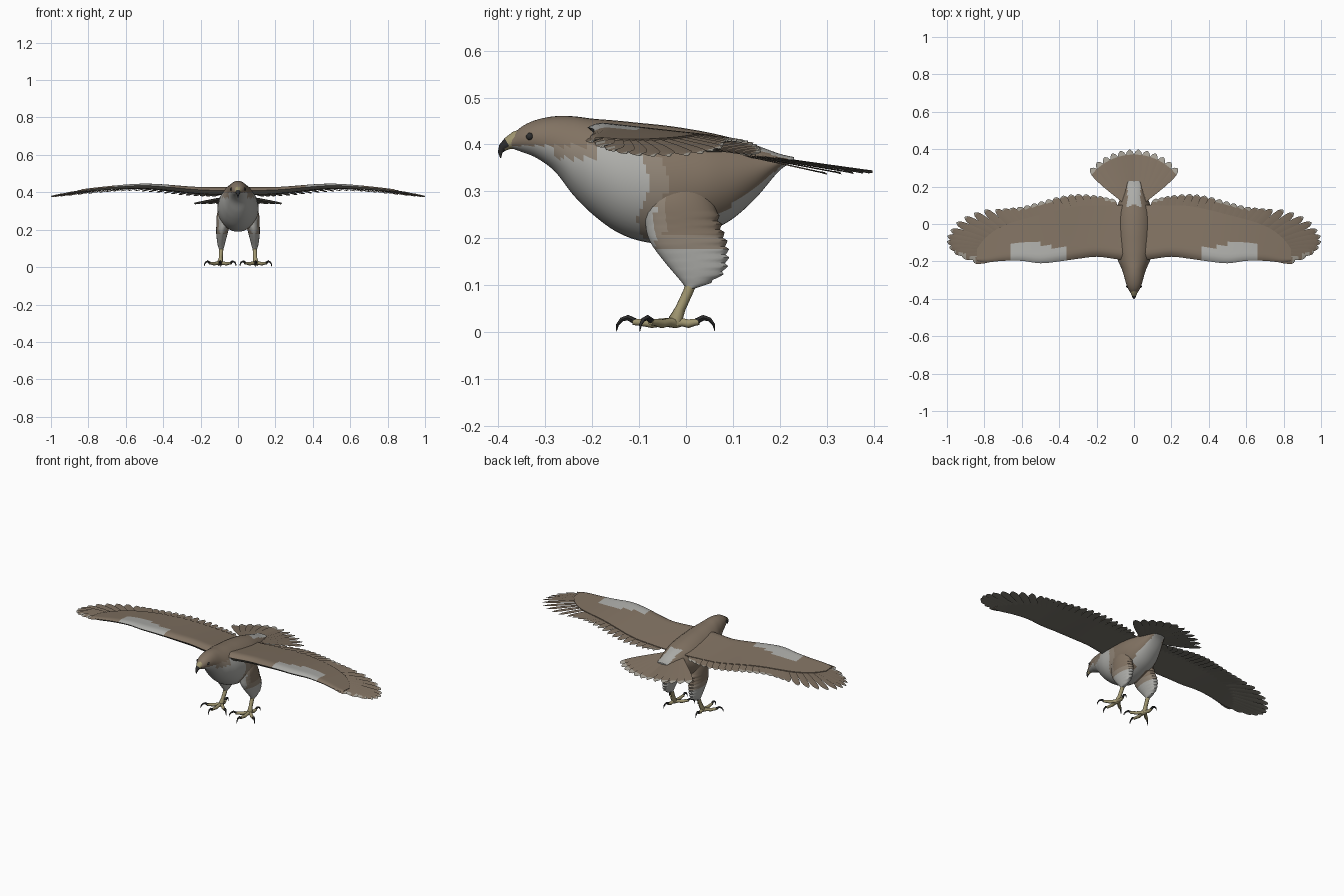
import bpy, bmesh, math
from mathutils import Vector

if "Cube" in bpy.data.objects:
    bpy.data.objects.remove(bpy.data.objects["Cube"])


def material(name, rgb):
    lin = [((c / 255 + 0.055) / 1.055) ** 2.4 for c in rgb]
    m = bpy.data.materials.new(name)
    m.diffuse_color = (*lin, 1)
    m.use_nodes = True
    m.node_tree.nodes["Principled BSDF"].inputs["Base Color"].default_value = m.diffuse_color
    return m


MATS = [material(n, c) for n, c in (
    ("brown plumage", (129, 114, 98)), ("pale grey plumage", (174, 174, 170)),
    ("tan plumage", (143, 131, 117)), ("underside grey", (122, 119, 109)),
    ("yellow skin", (160, 150, 112)), ("dark horn", (45, 45, 45)),
    ("pale feather tip", (166, 161, 150)))]
BROWN, PALE, TAN, UNDER, SKIN, HORN, TIP = range(7)


def curve(pts, x):
    """Smooth interpolation through rows (x, a, b, ...); returns [a, b, ...]."""
    n = len(pts)
    x = min(max(x, pts[0][0]), pts[-1][0])
    i = next(k for k in range(n - 1) if x <= pts[k + 1][0])
    p, q = pts[i], pts[i + 1]
    o, r = pts[max(i - 1, 0)], pts[min(i + 2, n - 1)]
    h = q[0] - p[0]
    t = (x - p[0]) / h
    out = []
    for k in range(1, len(p)):
        m0 = (q[k] - o[k]) / (q[0] - o[0]) * h
        m1 = (r[k] - p[k]) / (r[0] - p[0]) * h
        out.append((2*t**3 - 3*t*t + 1) * p[k] + (t**3 - 2*t*t + t) * m0
                   + (3*t*t - 2*t**3) * q[k] + (t**3 - t*t) * m1)
    return out


def build(name, lofts, rule):
    """Closed lofts joined in one object; rule(centre, normal) gives the colour."""
    bm = bmesh.new()
    for rings in lofts:
        vs = [[bm.verts.new(p) for p in ring] for ring in rings]
        n = len(vs[0])
        for a, b in zip(vs, vs[1:]):
            for j in range(n):
                bm.faces.new((a[j], a[(j + 1) % n], b[(j + 1) % n], b[j]))
        bm.faces.new(vs[0])
        bm.faces.new(vs[-1])
    bmesh.ops.recalc_face_normals(bm, faces=bm.faces)
    bm.normal_update()
    for f in bm.faces:
        f.material_index = rule(f.calc_center_median(), f.normal)
    me = bpy.data.meshes.new(name)
    bm.to_mesh(me)
    bm.free()
    for m in MATS:
        me.materials.append(m)
    me.shade_smooth()
    me.set_sharp_from_angle(angle=math.radians(45))
    ob = bpy.data.objects.new(name, me)
    bpy.context.collection.objects.link(ob)


def ellipse(c, u, v, n):
    return [Vector(c) + Vector(u) * math.cos(a) + Vector(v) * math.sin(a)
            for a in (2 * math.pi * i / n for i in range(n))]


def tube(path, n=10):
    """Rings along rows (x, y, z, radius)."""
    P = [Vector(p[:3]) for p in path]
    rings = []
    for i, p in enumerate(path):
        d = (P[min(i + 1, len(P) - 1)] - P[max(i - 1, 0)]).normalized()
        u = d.orthogonal() if abs(d.z) > 0.95 else d.cross(Vector((0, 0, 1)))
        u.normalize()
        rings.append(ellipse(P[i], u * p[3], d.cross(u) * p[3], n))
    return rings


# body and head: rows of y, bottom, top, half width
BODY = [(-.372, .392, .418, .016), (-.35, .384, .438, .03), (-.32, .372, .452, .042),
        (-.28, .343, .460, .053), (-.24, .292, .460, .066), (-.2, .252, .455, .084),
        (-.15, .215, .451, .1), (-.1, .195, .446, .107), (-.05, .189, .441, .11),
        (0, .198, .434, .109), (.05, .215, .425, .103), (.1, .242, .413, .088),
        (.15, .287, .398, .068), (.2, .345, .38, .045), (.23, .364, .373, .03)]


def plumage(c, nrm):
    x, y, z = abs(c.x), c.y, c.z
    if y < -.19:
        return BROWN if z > .397 else TAN if z > .37 and y > -.28 else PALE
    if z > .412:
        return BROWN
    edge = -.05 + .015 * math.sin((z - .28) * 40)
    if z < .19 or y < edge - .04 or x < .035 or (y > .06 and z < .25 + (y - .07) * .77):
        return PALE
    return TAN if z < .21 or y < edge else BROWN


rings = []
for i in range(87):
    y = -.372 + .007 * i
    lo, hi, w = curve(BODY, y)
    rings.append(ellipse((0, y, (lo + hi) / 2), (w, 0, 0), (0, 0, (hi - lo) / 2), 40))
build("body", [rings], plumage)

# hooked beak and eyes
build("beak", [tube([(0, -.345, .411, .024), (0, -.365, .408, .019), (0, -.38, .402, .013),
                     (0, -.391, .393, .009), (0, -.396, .383, .005), (0, -.395, .371, .001)], 12)],
      lambda c, n: HORN if c.y < -.383 else SKIN)
for s in (-1, 1):
    build("eye", [[ellipse((s * (.036 + .006 * math.sin(a)), -.333, .417),
                           (0, .008 * math.cos(a), 0), (0, 0, .008 * math.cos(a)), 12)
                   for a in (0, .5, 1, 1.5)]], lambda c, n: HORN)

# wing outline: leading edge, rear edge of the coverts, height of the arch
LEAD = [(0, -.2), (.1, -.187), (.2, -.175), (.3, -.186), (.4, -.2), (.5, -.21),
        (.6, -.197), (.7, -.197), (.8, -.205), (.86, -.193)]
REAR = [(0, .1), (.15, .1), (.3, .095), (.5, .05), (.7, -.01), (.8, -.08), (.86, -.165)]
ARCH = [(0, .435), (.1, .435), (.25, .439), (.45, .449), (.6, .445), (.8, .422), (1, .391)]
# feather roots and tips from the shoulder round to the first primary
ROOT = [(.1, -.05), (.17, -.05), (.26, -.05), (.35, -.05), (.44, -.06), (.5, -.07), (.56, -.08),
        (.61, -.09), (.65, -.1), (.68, -.11), (.7, -.125), (.71, -.14), (.715, -.15),
        (.72, -.165), (.72, -.18)]
TIPS = [(.12, .135), (.2, .152), (.3, .16), (.4, .147), (.5, .12), (.6, .093), (.7, .08),
        (.79, .077), (.87, .052), (.94, .015), (.985, -.04), (1, -.085), (.985, -.128),
        (.94, -.163), (.86, -.197)]
ROOT = [(i, *p) for i, p in enumerate(ROOT)]
TIPS = [(i, *p) for i, p in enumerate(TIPS)]
SHAPE = [(0, .55), (.3, .8), (.6, 1), (.8, .98), (.9, .85), (.96, .6), (1, .15)]


def wing_z(x, y):
    x = abs(x)
    return curve(ARCH, x)[0] - (y + .2) * .16 * (1 - .6 * x)


def feather(root, tip, width, height, tilt):
    """Thin leaf with a raised shaft, following height(x, y)."""
    a, b = Vector(root), Vector(tip)
    side = (b - a).normalized()
    side = Vector((-side.y, side.x))
    rings = []
    for s, w in SHAPE:
        p = a.lerp(b, s)
        z = height(*p)
        l, r = p + side * w * width, p - side * w * width
        rings.append([(*l, z + tilt), (*p, z + .0015), (*r, z - tilt), (*p, z - .0015)])
    return rings


def feather_rule(far):
    return lambda c, n: UNDER if n.z < 0 else TIP if far(c) else BROWN


for s, side in ((-1, "right"), (1, "left")):
    # fleshy front of the wing with its coverts
    rings = []
    for i in range(42):
        x = .02 + .02 * i
        f, r = curve(LEAD, x)[0], curve(REAR, x)[0]
        th = .045 * (1 - x) + .006
        top, low = [], []
        for k in range(13):
            c = (k / 12) ** 1.5
            y = f + (r - f) * c
            z = wing_z(x, y)
            nose = th * .5 * max(0, 1 - c / .15) ** 2
            top.append((s * x, y, z - nose))
            if 0 < k:
                low.append((s * x, y, z - .005 - th * .9 * min(1, c / .08) ** .5 * (1 - c)))
        rings.append(top + low[::-1])
    build(side + "_wing_coverts", [rings], lambda c, n:
          UNDER if n.z < -.1 else
          PALE if .37 < abs(c.x) < .66 and c.y < (-.12 if abs(c.x) < .5 else -.1) else BROWN)

    # flight feathers: close-set secondaries, then fanned primaries
    ts = [.4 * i for i in range(16)] + [6.4 + .69 * i for i in range(12)]
    lofts = []
    for t in ts:
        a, b = curve(ROOT, t), curve(TIPS, t)
        lofts.append(feather((s * a[0], a[1]), (s * b[0], b[1]), .027 if t < 6.3 else .021,
                             lambda x, y: wing_z(x, y) - .006, .003 * s))
    tips = [Vector((s * p[0], p[1])) for p in (curve(TIPS, t) for t in ts)]
    build(side + "_flight_feathers", lofts,
          feather_rule(lambda c: min((c.xy - p).length for p in tips) < .017))

    # feathered thigh: z, front y, back y, centre x, half width
    THIGH = [(.093, 0, .022, .09, .01), (.105, -.008, .05, .09, .015), (.125, -.025, .078, .09, .02),
             (.155, -.05, .088, .088, .026), (.19, -.075, .086, .085, .032),
             (.22, -.085, .076, .08, .036), (.28, -.085, .06, .075, .038), (.34, -.05, .05, .065, .03)]
    rings = []
    for i in range(42):
        z = .093 + .006 * i
        f, b, cx, w = curve(THIGH, z)
        if z < .25:
            b += .004 * (i % 3) - .004
        rings.append(ellipse((s * cx, (f + b) / 2, z), (w, 0, 0), (0, (b - f) / 2, 0), 28))
    build(side + "_thigh", [rings], lambda c, n:
          PALE if c.z < .175 or c.y < -.065 else TAN if c.z < .205 or c.y < -.045 else BROWN)

    # shank, four toes and curved claws
    X, Y = s * .095, -.022
    lofts = [tube([(s * .09, .016, .115, .012), (s * .09, .004, .085, .011),
                   (s * .092, -.012, .05, .011), (X, Y, .028, .015), (X, Y, .014, .012)])]
    claws = []
    for deg, ln in ((0, .092), (48, .08), (-48, .08), (172, .05)):
        dx, dy = math.sin(math.radians(deg)) * s, -math.cos(math.radians(deg))
        at = lambda d, z, r: (X + dx * d, Y + dy * d, z, r)
        lofts.append(tube([at(0, .02, .012), at(ln * .3, .021, .009), at(ln * .55, .018, .0095),
                           at(ln * .8, .021, .008), at(ln, .022, .007)]))
        claws.append(tube([at(ln - .006, .023, .0065), at(ln + .01, .031, .006),
                           at(ln + .023, .027, .0045), at(ln + .032, .016, .003),
                           at(ln + .034, .002, .0006)], 8))
    build(side + "_foot", lofts, lambda c, n: SKIN)
    build(side + "_claws", claws, lambda c, n: HORN)

# fanned tail
lofts = []
for i in range(12):
    a = math.radians(-47 + 94 * i / 11)
    d = Vector((math.sin(a), math.cos(a)))
    o = Vector((0, .08))
    lofts.append(feather(o + d * .05, o + d * .318, .026,
                         lambda x, y: .386 - .138 * ((x * x + (y - .08) ** 2) ** .5)
                         - .0015 * abs(x) / .1, .003 if i < 6 else -.003))
build("tail_feathers", lofts, feather_rule(lambda c: (c.xy - Vector((0, .08))).length > .295))
